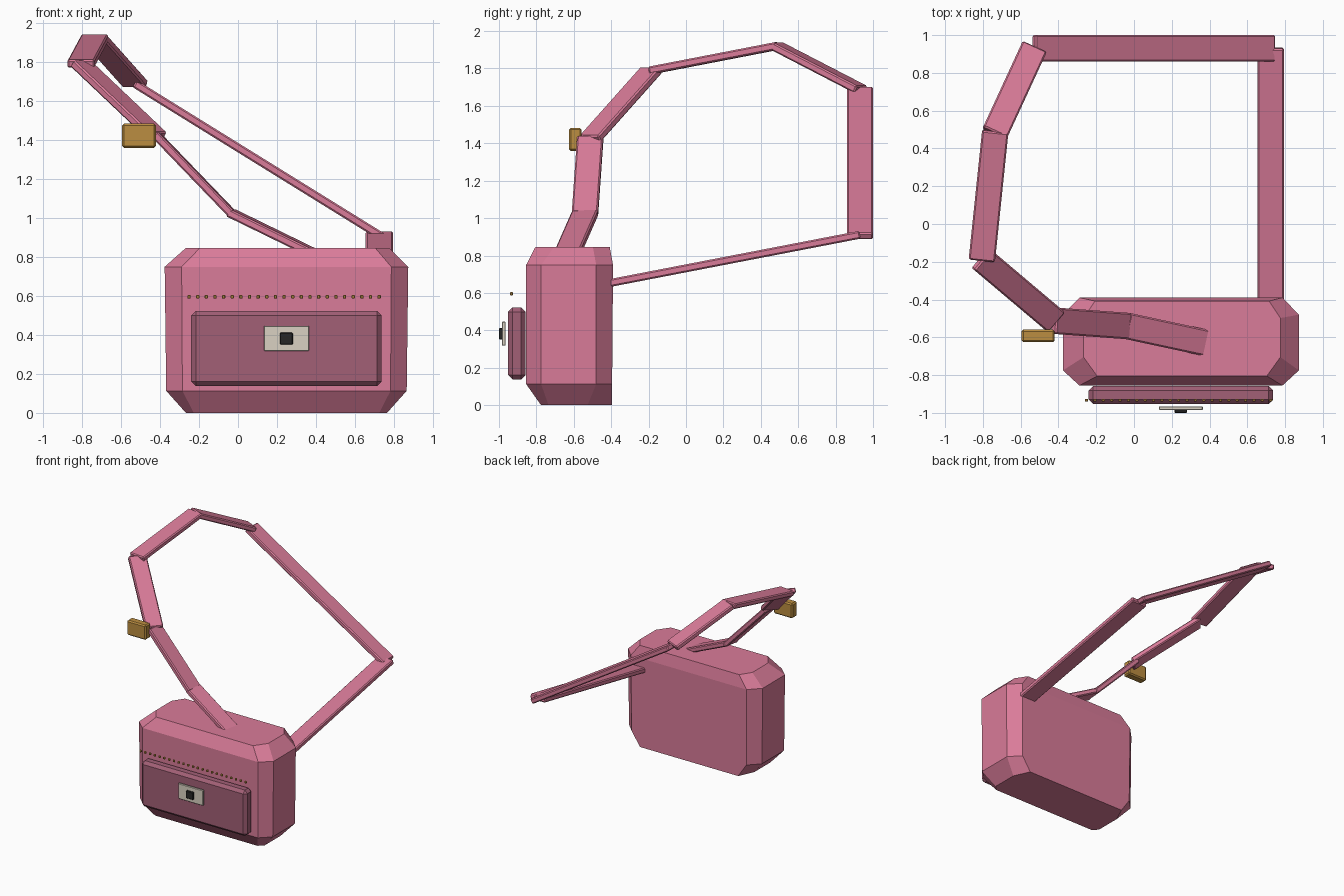
import bpy, bmesh
from mathutils import Vector, Matrix

if "Cube" in bpy.data.objects:
    bpy.data.objects.remove(bpy.data.objects["Cube"])


def material(name, rgb):
    m = bpy.data.materials.new(name)
    m.diffuse_color = (*rgb, 1)
    m.use_nodes = True
    m.node_tree.nodes["Principled BSDF"].inputs["Base Color"].default_value = m.diffuse_color
    return m


PINK = material("pink_leather", (0.70, 0.20, 0.32))
DARK = material("dark_pink_leather", (0.36, 0.115, 0.18))
GOLD = material("gold_metal", (0.50, 0.27, 0.052))
IVORY = material("ivory_plate", (0.70, 0.64, 0.54))
BLACK = material("black_catch", (0.02, 0.02, 0.02))


def finish(name, bm, mat):
    bmesh.ops.recalc_face_normals(bm, faces=bm.faces)
    me = bpy.data.meshes.new(name)
    bm.to_mesh(me)
    bm.free()
    me.materials.append(mat)
    ob = bpy.data.objects.new(name, me)
    bpy.context.collection.objects.link(ob)
    return ob


def add_box(bm, centre, size, bevel=0.0, rot=None):
    """Box with optional single-segment bevel, added to bm."""
    part = bmesh.new()
    bmesh.ops.create_cube(part, size=1)
    bmesh.ops.scale(part, vec=size, verts=part.verts)
    if bevel:
        bmesh.ops.bevel(part, geom=part.edges[:], offset=bevel, segments=1,
                        affect='EDGES', profile=0.5)
    mat = Matrix.Translation(centre) @ (rot or Matrix.Identity(4))
    part.transform(mat)
    tmp = bpy.data.meshes.new("tmp")
    part.to_mesh(tmp)
    part.free()
    bm.from_mesh(tmp)
    bpy.data.meshes.remove(tmp)


def bounds_box(name, lo, hi, bevel, mat):
    lo, hi = Vector(lo), Vector(hi)
    bm = bmesh.new()
    add_box(bm, (lo + hi) / 2, hi - lo, bevel)
    return finish(name, bm, mat)


# Bag body: stacked cut-corner rings
def ring(bm, z, x0, x1, y0, y1, front, back):
    (fx, fy), (bx, by) = front, back
    pts = [(x0 + fx, y0), (x1 - fx, y0), (x1, y0 + fy), (x1, y1 - by),
           (x1 - bx, y1), (x0 + bx, y1), (x0, y1 - by), (x0, y0 + fy)]
    return [bm.verts.new((x, y, z)) for x, y in pts]


bm = bmesh.new()
rings = [
    ring(bm, 0.0, -0.267, 0.764, -0.775, -0.396, (0.04, 0.04), (0.06, 0.13)),
    ring(bm, 0.113, -0.368, 0.865, -0.855, -0.395, (0.083, 0.08), (0.085, 0.085)),
    ring(bm, 0.749, -0.376, 0.873, -0.855, -0.39, (0.087, 0.08), (0.087, 0.09)),
    ring(bm, 0.846, -0.267, 0.775, -0.805, -0.408, (0.072, 0.10), (0.06, 0.09)),
]
for a, b in zip(rings, rings[1:]):
    for i in range(8):
        j = (i + 1) % 8
        bm.faces.new((a[i], a[j], b[j], b[i]))
bm.faces.new(rings[0][::-1])
bm.faces.new(rings[-1])
finish("bag_body", bm, PINK)

# Front pocket, lock plate and catch
bounds_box("front_pocket", (-0.24, -0.952, 0.138), (0.737, -0.857, 0.523), 0.024, DARK)
bounds_box("lock_plate", (0.133, -0.984, 0.318), (0.364, -0.965, 0.446), 0.003, IVORY)
bounds_box("lock_catch", (0.215, -1.0, 0.35), (0.281, -0.975, 0.412), 0.004, BLACK)

# Row of studs
bm = bmesh.new()
for i in range(23):
    add_box(bm, Vector((-0.251 + i * 0.0443, -0.933, 0.595)), (0.017, 0.014, 0.018), 0.003)
finish("stud_row", bm, GOLD)

# Strap: flat boxes along a path, width kept horizontal
path = [(0.50, -0.655, 0.764), (-0.035, -0.54, 1.025), (-0.42, -0.512, 1.425),
        (-0.805, -0.187, 1.79), (-0.735, 0.485, 1.92), (-0.53, 0.93, 1.69)]
tail = [(-0.525, 0.93, 1.685), (0.735, 0.93, 0.905)]
end = [(0.725, 0.925, 0.91), (0.725, -0.50, 0.635)]
for line in (path, tail, end):
    for a, b in zip(line, line[1:]):
        a, b = Vector(a), Vector(b)
        along = (b - a).normalized()
        wide = along.cross(Vector((0, 0, 1))).normalized()
        thick = wide.cross(along)
        rot = Matrix((wide, along, thick)).transposed().to_4x4()
        bm = bmesh.new()
        add_box(bm, (a + b) / 2, (0.14, (b - a).length + 0.012, 0.042), 0.008, rot)
        finish("strap_segment", bm, PINK)

# Strap buckle
bounds_box("strap_buckle", (-0.595, -0.626, 1.359), (-0.42, -0.558, 1.483), 0.01, GOLD)
